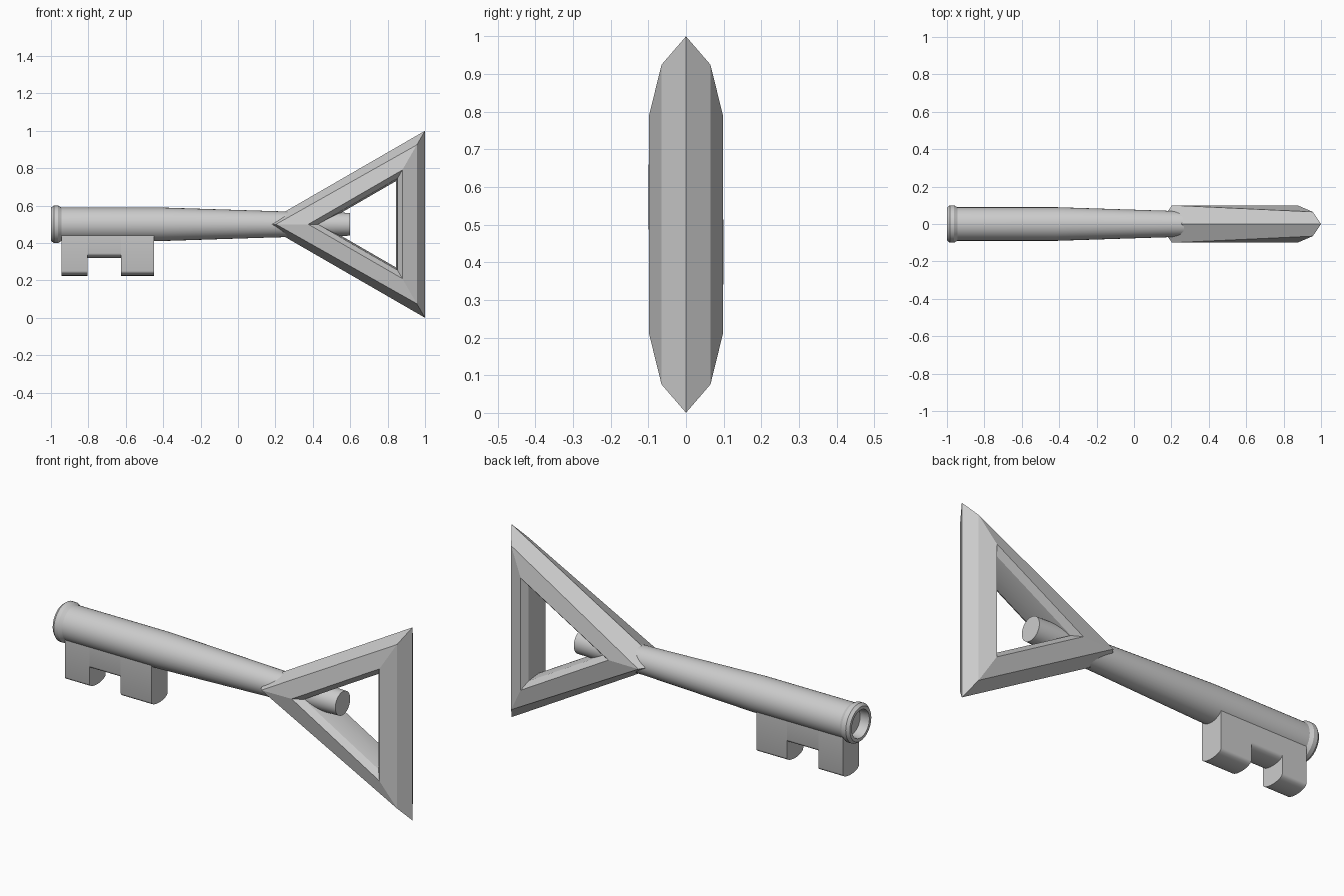
import bpy, bmesh
from math import sin, cos, pi, radians

if "Cube" in bpy.data.objects:
    bpy.data.objects.remove(bpy.data.objects["Cube"])

ZC = 0.5  # height of the key's axis


def skin(name, rings, looped=False, angle=30):
    """Bridge equal-sized vertex rings; cap the ends unless looped."""
    bm = bmesh.new()
    vs = [[bm.verts.new(p) for p in ring] for ring in rings]
    n = len(rings[0])
    pairs = list(zip(vs, vs[1:])) + ([(vs[-1], vs[0])] if looped else [])
    for a, b in pairs:
        for i in range(n):
            j = (i + 1) % n
            bm.faces.new((a[i], a[j], b[j], b[i]))
    if not looped:
        bm.faces.new(vs[0])
        bm.faces.new(vs[-1])
    bmesh.ops.recalc_face_normals(bm, faces=bm.faces)
    mesh = bpy.data.meshes.new(name)
    bm.to_mesh(mesh)
    bm.free()
    obj = bpy.data.objects.new(name, mesh)
    bpy.context.collection.objects.link(obj)
    bpy.ops.object.select_all(action='DESELECT')
    obj.select_set(True)
    bpy.context.view_layer.objects.active = obj
    bpy.ops.object.shade_smooth_by_angle(angle=radians(angle))
    return obj


# Shaft: lathed along x, with hollow tip, collar and taper
profile = [(-0.95, 0.068), (-1.0, 0.072), (-1.0, 0.088), (-0.985, 0.1),
           (-0.962, 0.1), (-0.945, 0.09), (-0.42, 0.09), (0.2, 0.07), (0.6, 0.061)]
SEG = 32
skin("shaft", [[(x, r * cos(2 * pi * i / SEG), ZC + r * sin(2 * pi * i / SEG))
                for i in range(SEG)] for x, r in profile])

# Bow: triangular ring; section given as (corner radius, y)
half = [(0.577, 0), (0.49, 0.065), (0.335, 0.098), (0.285, 0.07), (0.266, 0)]
section = half + [(r, -y) for r, y in half[-2:0:-1]]
CX = 0.711
corners = []
for k in range(3):
    a = radians(60 + 120 * k)
    ring = [[CX + r * cos(a), y, ZC + r * sin(a)] for r, y in section]
    if k == 1:  # apex flares out to wrap the shaft
        ring[1][:2] = 0.203, 0.1
        ring[-1][:2] = 0.203, -0.1
    corners.append(ring)
skin("bow", corners, looped=True, angle=20)


# Bit: two teeth and a bridge, each with a rounded lower edge
def bit_block(name, x0, x1, corner_z, w=0.067, bulge=0.026):
    arc = [(w * cos(pi * i / 12), corner_z - bulge * sin(pi * i / 12)) for i in range(13)]
    outline = [(-w, 0.47), (w, 0.47)] + arc
    skin(name, [[(x, y, z) for y, z in outline] for x in (x0, x1)], angle=40)


bit_block("bit_outer_tooth", -0.945, -0.805, 0.25)
bit_block("bit_bridge", -0.805, -0.625, 0.345)
bit_block("bit_inner_tooth", -0.625, -0.45, 0.25)
